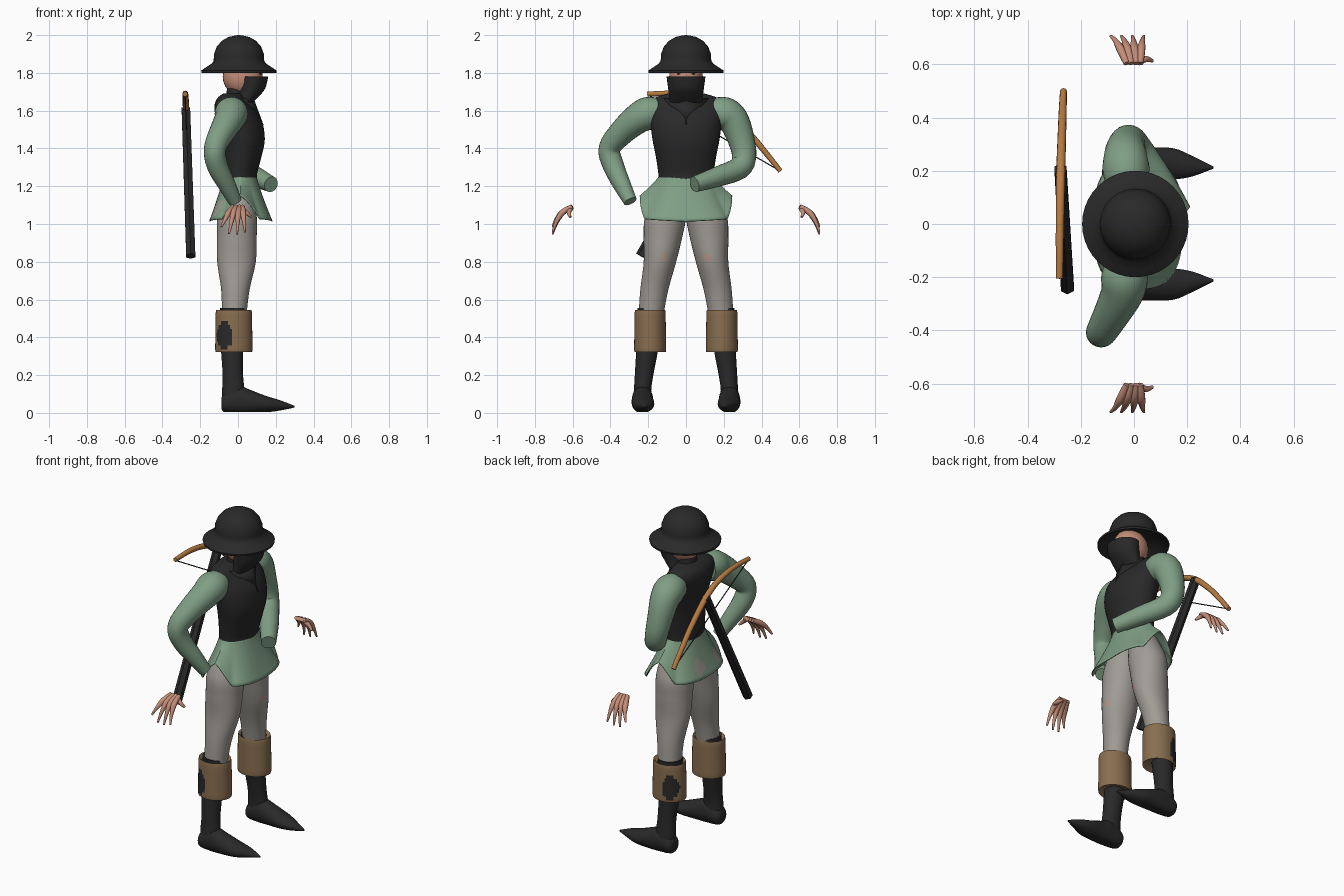
import bpy, bmesh, math
from mathutils import Vector

COLORS = {
    "black_cloth": (0.022, 0.022, 0.022), "green_cloth": (0.215, 0.345, 0.235),
    "grey_hose": (0.35, 0.33, 0.30), "brown_leather": (0.25, 0.155, 0.08),
    "orange_wood": (0.47, 0.20, 0.055), "skin": (0.56, 0.27, 0.19),
}
MATS = {}
for n, c in COLORS.items():
    MATS[n] = bpy.data.materials.new(n)
    MATS[n].diffuse_color = (*c, 1)


def finish(name, bm, mats, rule=None, angle=50):
    """Turn a bmesh into an object; rule(center) picks the second material."""
    bmesh.ops.recalc_face_normals(bm, faces=bm.faces)
    if rule:
        for f in bm.faces:
            f.material_index = int(rule(f.calc_center_median()))
    me = bpy.data.meshes.new(name)
    bm.to_mesh(me)
    bm.free()
    ob = bpy.data.objects.new(name, me)
    bpy.context.collection.objects.link(ob)
    for m in mats:
        me.materials.append(MATS[m])
    bpy.ops.object.select_all(action='DESELECT')
    ob.select_set(True)
    bpy.context.view_layer.objects.active = ob
    bpy.ops.object.shade_smooth_by_angle(angle=math.radians(angle))
    return ob


def refine(st, sub, smooth):
    """Interpolate stations, linear or Catmull-Rom."""
    out = []
    for i in range(len(st) - 1):
        p0, p1, p2, p3 = st[max(i - 1, 0)], st[i], st[i + 1], st[min(i + 2, len(st) - 1)]
        for k in range(sub):
            t = k / sub
            if smooth:
                out.append([0.5 * (2 * b + (c - a) * t + (2 * a - 5 * b + 4 * c - d) * t * t
                                   + (3 * b - a - 3 * c + d) * t ** 3)
                            for a, b, c, d in zip(p0, p1, p2, p3)])
            else:
                out.append([b + (c - b) * t for b, c in zip(p1, p2)])
    return out + [list(st[-1])]


def skin_rings(bm, rings, caps=True):
    vs = [[bm.verts.new(p) for p in r] for r in rings]
    n = len(vs[0])
    for a, b in zip(vs, vs[1:]):
        for i in range(n):
            bm.faces.new((a[i], a[(i + 1) % n], b[(i + 1) % n], b[i]))
    if caps:
        bm.faces.new(vs[0])
        bm.faces.new(vs[-1])


def loft(name, st, mats, axis='z', sub=4, smooth=True, n=28, rule=None, caps=True, floor=False):
    """Stations are (position, centre 1, centre 2, radius 1, radius 2)."""
    rings = []
    for t, a, b, ra, rb in refine(st, sub, smooth):
        ring = []
        for i in range(n):
            w = math.tau * i / n
            p, q = a + ra * math.cos(w), b + rb * math.sin(w)
            ring.append((p, q, t) if axis == 'z' else (t, p, max(q, 0.004) if floor else q))
        rings.append(ring)
    bm = bmesh.new()
    skin_rings(bm, rings, caps)
    return finish(name, bm, mats, rule)


def tube(bm, pts, sub=4, n=16):
    """Round tube through (x, y, z, radius) points."""
    st = refine(pts, sub, True)
    rings = []
    for i, s in enumerate(st):
        t = (Vector(st[min(i + 1, len(st) - 1)][:3]) - Vector(st[max(i - 1, 0)][:3])).normalized()
        u = t.cross(Vector((1, 0, 0))).normalized()
        v = t.cross(u)
        rings.append([Vector(s[:3]) + s[3] * (u * math.cos(math.tau * k / n) + v * math.sin(math.tau * k / n))
                      for k in range(n)])
    skin_rings(bm, rings)


def tubes(name, paths, mat, **kw):
    bm = bmesh.new()
    for p in paths:
        tube(bm, p, **kw)
    return finish(name, bm, [mat])


def spot(u, v, cu, cv, ru, rv):
    return ((u - cu) / ru) ** 2 + ((v - cv) / rv) ** 2 < 1


# Kettle helmet with wide brim
loft("helmet", [(z, 0.005, 0, r, r) for z, r in (
    (1.86, 0.10), (1.80, 0.198), (1.812, 0.20), (1.85, 0.143), (1.865, 0.134), (1.90, 0.132),
    (1.94, 0.117), (1.97, 0.09), (1.99, 0.055), (1.998, 0.02), (2.0, 0.003))],
    ["black_cloth"], sub=2, smooth=False, n=40)

# Head, neck and eyes
loft("head", [(1.78 - 0.105 * math.cos(a), 0.025, 0, 0.105 * math.sin(a) + 0.001, 0.088 * math.sin(a) + 0.001)
              for a in [math.pi * i / 12 for i in range(13)]], ["skin"], sub=1)
loft("neck", [(1.60, -0.015, 0, 0.06, 0.065), (1.74, 0.0, 0, 0.055, 0.06)], ["black_cloth"])
for s in (-1, 1):
    loft("eye", [(0.115, s * 0.035, 1.797, 0.014, 0.006), (0.122, s * 0.035, 1.797, 0.010, 0.004)],
         ["black_cloth"], axis='x', n=10, sub=1)

# Face mask and pointed scarf bib
loft("face_mask", [(1.64, 0.03, 0, 0.045, 0.09), (1.68, 0.055, 0, 0.06, 0.09),
                   (1.72, 0.07, 0, 0.075, 0.095), (1.78, 0.078, 0, 0.082, 0.103)], ["black_cloth"])
bm = bmesh.new()
top = [bm.verts.new(p) for p in ((0.03, -0.12, 1.665), (0.085, 0, 1.66), (0.03, 0.12, 1.665))]
tip = bm.verts.new((0.135, 0, 1.525))
bm.faces.new((top[0], tip, top[1]))
bm.faces.new((top[1], tip, top[2]))
bib = finish("scarf_bib", bm, ["black_cloth"])
bib.modifiers.new("thickness", 'SOLIDIFY').thickness = 0.008

# Sleeveless vest
loft("vest", [(1.235, 0.01, 0, 0.092, 0.147), (1.27, 0.01, 0, 0.092, 0.147), (1.36, 0.02, 0, 0.105, 0.16),
              (1.45, 0.025, 0, 0.117, 0.178), (1.55, 0.005, 0, 0.12, 0.19), (1.62, -0.025, 0, 0.10, 0.195),
              (1.665, -0.035, 0, 0.075, 0.17), (1.69, -0.03, 0, 0.05, 0.10)], ["black_cloth"], n=36)


# Flared tunic skirt with side slits and grey patches at the back
def skirt_point(a, t):
    c, s = math.cos(a), math.sin(a)
    e = 1 - 0.28 * t
    drop = 0.12 + 0.12 * min(1, abs(c) / 0.5) - 0.015 * abs(s)
    flare = t ** 1.2
    x = 0.01 + 0.005 * t + (0.088 + 0.08 * flare) * math.copysign(abs(c) ** e, c)
    y = (0.143 + 0.102 * flare) * math.copysign(abs(s) ** e, s)
    return x, y, 1.255 - t * drop


bm = bmesh.new()
skin_rings(bm, [[skirt_point(math.tau * i / 72, t / 14) for i in range(72)] for t in range(15)], caps=False)
skirt = finish("tunic_skirt", bm, ["green_cloth", "grey_hose"],
               lambda c: c.x < -0.04 and (spot(c.y, c.z, 0.05, 1.08, 0.04, 0.05)
                                          or spot(c.y, c.z, -0.14, 1.08, 0.035, 0.045)))
skirt.modifiers.new("thickness", 'SOLIDIFY').thickness = 0.006

for s, side in ((-1, "right"), (1, "left")):
    # Hose leg with small torn spots
    loft(side + "_leg", [(1.17, 0, s * 0.08, 0.08, 0.075), (1.04, -0.005, s * 0.108, 0.104, 0.108),
                         (0.93, -0.006, s * 0.122, 0.105, 0.102), (0.80, -0.008, s * 0.138, 0.102, 0.086),
                         (0.65, -0.014, s * 0.168, 0.075, 0.074), (0.52, -0.02, s * 0.185, 0.065, 0.066)],
         ["grey_hose", "skin"], sub=10, n=40,
         rule=lambda c: c.x > 0 and spot(abs(c.y), c.z, 0.115, 0.82, 0.011, 0.02))
    # Turned-down boot cuff with a worn dark patch
    loft(side + "_boot_cuff", [(z, -0.022, s * 0.19, 0.097 * k, 0.083 * k) for z, k in (
        (0.34, 0.7), (0.322, 1.0), (0.335, 1.02), (0.53, 0.99), (0.546, 0.96), (0.53, 0.78))],
        ["brown_leather", "black_cloth"], sub=9, smooth=False, n=56,
        rule=lambda c: abs(c.y) > 0.19 and c.z < 0.53 and spot(c.x, c.z, -0.072, 0.41, 0.042, 0.072))
    # Boot lining, shaft and pointed foot
    loft(side + "_boot_lining", [(0.45, -0.025, s * 0.187, 0.072, 0.07), (0.556, -0.025, s * 0.187, 0.069, 0.07)],
         ["black_cloth"], sub=1)
    loft(side + "_boot_shaft", [(0.40, -0.03, s * 0.20, 0.06, 0.06), (0.32, -0.031, s * 0.207, 0.058, 0.057),
                                (0.2, -0.027, s * 0.222, 0.054, 0.049), (0.12, -0.025, s * 0.23, 0.059, 0.046),
                                (0.05, -0.025, s * 0.23, 0.058, 0.053)], ["black_cloth"])
    loft(side + "_boot_foot", [(-0.088, s * 0.23, 0.05, 0.03, 0.03), (-0.07, s * 0.23, 0.055, 0.05, 0.052),
                               (0.0, s * 0.23, 0.068, 0.056, 0.075), (0.06, s * 0.23, 0.06, 0.058, 0.064),
                               (0.15, s * 0.226, 0.046, 0.058, 0.043), (0.22, s * 0.217, 0.04, 0.038, 0.028),
                               (0.298, s * 0.212, 0.033, 0.004, 0.005)],
         ["black_cloth"], axis='x', floor=True)
    # Detached open hand: four fingers running from the wrist, and a thumb
    fingers = []
    for x0, x1, x2, tipz in ((-0.027, -0.05, -0.088, 0.985), (-0.01, -0.024, -0.048, 0.948),
                             (0.008, 0.002, -0.006, 0.945), (0.024, 0.027, 0.037, 0.957)):
        fingers.append([(x0, s * 0.603, 1.092, 0.012), (x1, s * 0.655, 1.06, 0.016),
                        (0.5 * (x1 + x2), s * 0.688, 0.5 * (1.06 + tipz), 0.010), (x2, s * 0.706, tipz, 0.005)])
    fingers.append([(0.015, s * 0.607, 1.085, 0.012), (0.045, s * 0.62, 1.06, 0.012),
                    (0.07, s * 0.612, 1.037, 0.006)])
    tubes(side + "_hand", fingers, "skin", sub=3, n=10)

# Sleeved arms: one elbow out, one forearm across the waist
tubes("right_sleeve", [[(-0.03, -0.14, 1.59, 0.075), (-0.035, -0.20, 1.585, 0.088), (-0.045, -0.26, 1.555, 0.08),
                        (-0.085, -0.34, 1.485, 0.068), (-0.122, -0.405, 1.40, 0.058),
                        (-0.11, -0.385, 1.31, 0.056), (-0.055, -0.335, 1.20, 0.046),
                        (-0.015, -0.295, 1.12, 0.036)]], "green_cloth", n=24)
tubes("left_sleeve", [[(-0.03, 0.14, 1.59, 0.075), (-0.03, 0.20, 1.585, 0.088), (-0.032, 0.25, 1.55, 0.082),
                       (-0.03, 0.288, 1.46, 0.072), (-0.018, 0.308, 1.36, 0.064), (0.01, 0.28, 1.295, 0.06),
                       (0.095, 0.165, 1.25, 0.053), (0.175, 0.045, 1.21, 0.042)]], "green_cloth", n=24)

# Crossbow slung across the back
tubes("crossbow_stock", [[(-0.276, 0.205, 1.61, 0.026), (-0.25, -0.24, 0.83, 0.028)]], "black_cloth", sub=1, n=6)
tubes("crossbow_bow", [[(-0.28, -0.205, 1.688, 0.013), (-0.279, -0.06, 1.69, 0.015), (-0.277, 0.08, 1.665, 0.016),
                        (-0.275, 0.2, 1.605, 0.017), (-0.271, 0.33, 1.485, 0.016), (-0.268, 0.42, 1.38, 0.015),
                        (-0.265, 0.5, 1.28, 0.013)]], "orange_wood", sub=4, n=12)
tubes("crossbow_string", [[(-0.28, -0.205, 1.685, 0.003), (-0.265, 0.5, 1.28, 0.003)]], "black_cloth", sub=1, n=6)
